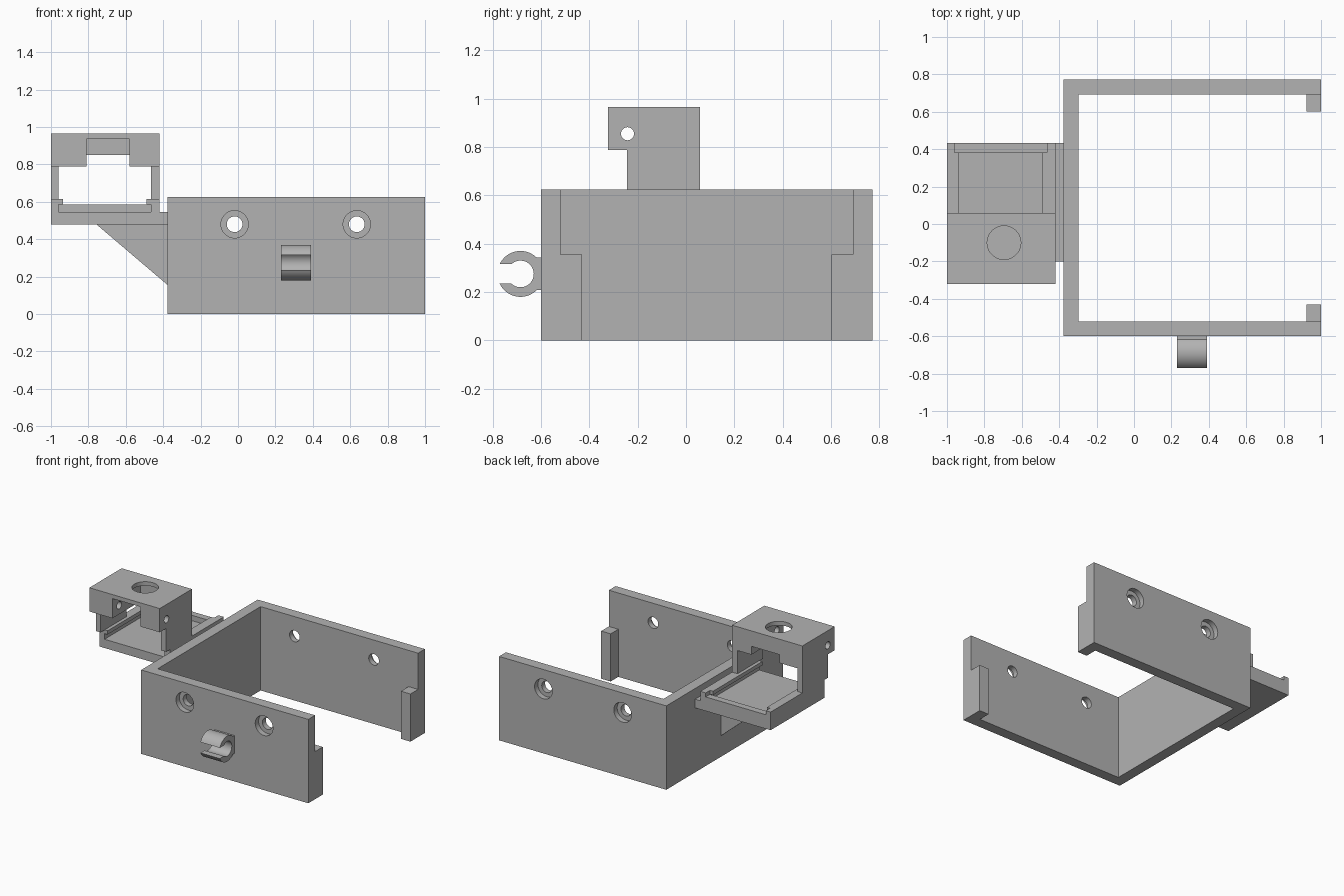
import bpy, bmesh, math
from mathutils import Matrix

if "Cube" in bpy.data.objects:
    bpy.data.objects.remove(bpy.data.objects["Cube"])

grey = bpy.data.materials.new("plain grey")
grey.diffuse_color = (0.45, 0.45, 0.45, 1)
grey.use_nodes = True
grey.node_tree.nodes["Principled BSDF"].inputs["Base Color"].default_value = grey.diffuse_color


def finish(name, bm, mat=True):
    bmesh.ops.recalc_face_normals(bm, faces=bm.faces)
    me = bpy.data.meshes.new(name)
    bm.to_mesh(me)
    bm.free()
    ob = bpy.data.objects.new(name, me)
    bpy.context.collection.objects.link(ob)
    if mat:
        me.materials.append(grey)
    return ob


def prism(name, pts, axis, a, b):
    """Extrude a 2D outline along an axis: x takes (y,z), y takes (x,z), z takes (x,y)."""
    place = {"x": lambda p, t: (t, p[0], p[1]),
             "y": lambda p, t: (p[0], t, p[1]),
             "z": lambda p, t: (p[0], p[1], t)}[axis]
    bm = bmesh.new()
    lo = [bm.verts.new(place(p, a)) for p in pts]
    hi = [bm.verts.new(place(p, b)) for p in pts]
    bm.faces.new(lo)
    bm.faces.new(hi[::-1])
    n = len(pts)
    for i in range(n):
        j = (i + 1) % n
        bm.faces.new((lo[i], lo[j], hi[j], hi[i]))
    return finish(name, bm)


def box(name, x0, x1, y0, y1, z0, z1):
    return prism(name, [(x0, y0), (x1, y0), (x1, y1), (x0, y1)], "z", z0, z1)


def circle(cx, cy, r, n=48):
    return [(cx + r * math.cos(2 * math.pi * i / n), cy + r * math.sin(2 * math.pi * i / n))
            for i in range(n)]


def cut(target, cutters):
    for c in cutters:
        m = target.modifiers.new("cut", "BOOLEAN")
        m.operation, m.solver, m.object = "DIFFERENCE", "EXACT", c
    dg = bpy.context.evaluated_depsgraph_get()
    me = bpy.data.meshes.new_from_object(target.evaluated_get(dg))
    target.modifiers.clear()
    target.data = me
    for c in cutters:
        bpy.data.objects.remove(c)


def smooth(ob):
    bpy.ops.object.select_all(action="DESELECT")
    ob.select_set(True)
    bpy.context.view_layer.objects.active = ob
    bpy.ops.object.shade_smooth_by_angle(angle=math.radians(30))


# Three-sided bracket with counterbored screw holes
bracket = prism("bracket", [(-.378, -.6), (1, -.6), (1, -.52), (-.298, -.52),
                            (-.298, .692), (1, .692), (1, .772), (-.378, .772)], "z", 0, .625)
holes = []
for x in (-.018, .635):
    holes.append(prism("bore", circle(x, .48, .042), "y", -.7, .9))
    holes.append(prism("front_recess", circle(x, .48, .073), "y", -.7, -.56))
    holes.append(prism("back_recess", circle(x, .48, .073), "y", .732, .9))
cut(bracket, holes)
smooth(bracket)

# Lips at the open ends
box("front_lip", .922, 1, -.522, -.43, 0, .355)
box("back_lip", .922, 1, .602, .694, 0, .355)

# Open round clip on the front wall
cy, cz, ro, ri, gap = -.685, .275, .095, .055, .04
ao, ai, n = math.asin(gap / ro), math.asin(gap / ri), 40


def arc(r, a):
    return [(cy - r * math.cos(a + (2 * math.pi - 2 * a) * i / n),
             cz + r * math.sin(a + (2 * math.pi - 2 * a) * i / n)) for i in range(n + 1)]


clip = prism("clip", arc(ro, ao) + arc(ri, ai)[::-1], "x", .23, .39)
smooth(clip)
base = box("clip_base", .23, .39, -.65, -.598, .208, .342)
cut(base, [prism("clip_bore", circle(cy, cz, .075), "x", .1, .5)])

# Sliding tray: channel with overhanging lips, and a stop at the back
prism("tray", [(-1, .48), (-.42, .48), (-.42, .615), (-.49, .615), (-.49, .587), (-.465, .587),
               (-.465, .545), (-.96, .545), (-.96, .587), (-.935, .587), (-.935, .615),
               (-1, .615)], "y", -.2, .382)
prism("tray_stop", [(-1, .48), (-.42, .48), (-.42, .615), (-.465, .615), (-.465, .585),
                    (-.96, .585), (-.96, .615), (-1, .615)], "y", .382, .432)

# Pillars carrying the head
box("left_pillar", -1, -.96, -.245, .058, .613, .79)
box("right_pillar", -.465, -.42, -.245, .058, .613, .79)

# Head block with inner pocket, top hole and cross hole
head = box("head", -1, -.42, -.322, .058, .788, .965)
cut(head, [box("pocket", -.81, -.58, -.5, .01, .7, .935),
           box("notch", -.81, -.58, -.45, .2, .65, .85),
           prism("top_hole", circle(-.695, -.1, .09), "z", .88, 1.1),
           prism("cross_hole", circle(-.242, .855, .027), "x", -1.2, -.2)])
smooth(head)

# Joint between tray and bracket, with a support rib
box("joint_plate", -.42, -.376, -.2, .432, .48, .545)
prism("support_rib", [(-.76, .482), (-.376, .155), (-.376, .482)], "y", .085, .125)
